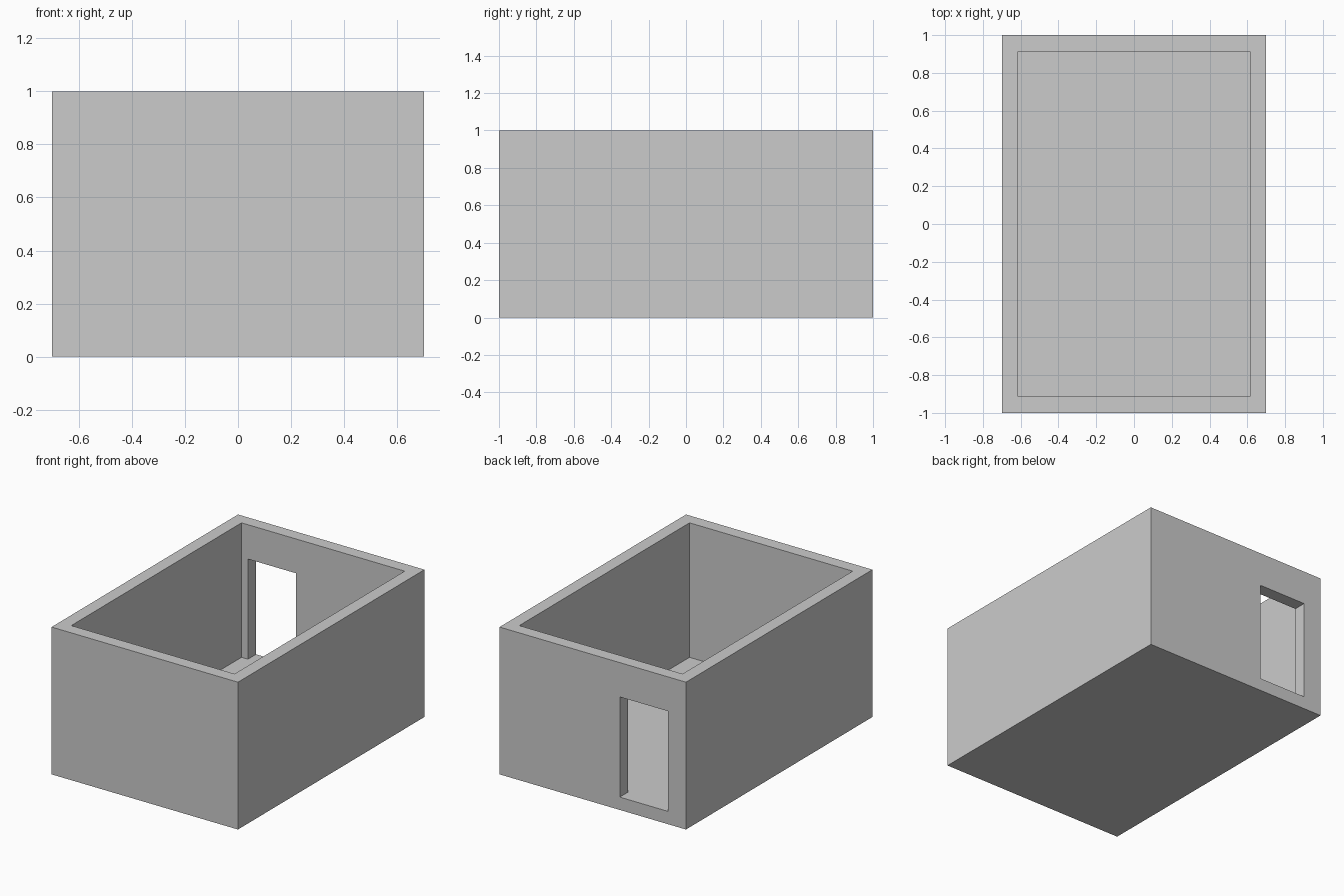
import bpy

if "Cube" in bpy.data.objects:
    bpy.data.objects.remove(bpy.data.objects["Cube"])

WIDTH, DEPTH, HEIGHT = 1.4, 2.0, 1.0
WALL = 0.087


def box(name, low, high):
    """Axis-aligned box between two opposite corners."""
    centre = [(a + b) / 2 for a, b in zip(low, high)]
    bpy.ops.mesh.primitive_cube_add(size=1, location=centre)
    obj = bpy.context.object
    obj.name = name
    obj.scale = [b - a for a, b in zip(low, high)]
    bpy.ops.object.transform_apply(location=True, rotation=False, scale=True)
    return obj


def cut(target, cutter):
    """Subtract the cutter, then remove it."""
    mod = target.modifiers.new(cutter.name, 'BOOLEAN')
    mod.operation = 'DIFFERENCE'
    mod.solver = 'EXACT'
    mod.object = cutter
    cutter.hide_render = True
    bpy.context.view_layer.objects.active = target
    bpy.ops.object.modifier_apply(modifier=mod.name)
    bpy.data.objects.remove(cutter)


x, y = WIDTH / 2, DEPTH / 2

# Solid block that becomes walls and floor
room = box("room_shell", (-x, -y, 0), (x, y, HEIGHT))

# Open-topped interior
cut(room, box("interior_cutter", (WALL - x, WALL - y, WALL),
              (x - WALL, y - WALL, HEIGHT + 0.2)))

# Doorway in the back wall, level with the floor
cut(room, box("doorway_cutter", (-0.565, y - 2 * WALL, WALL),
              (-0.203, y + 0.1, 0.767)))
